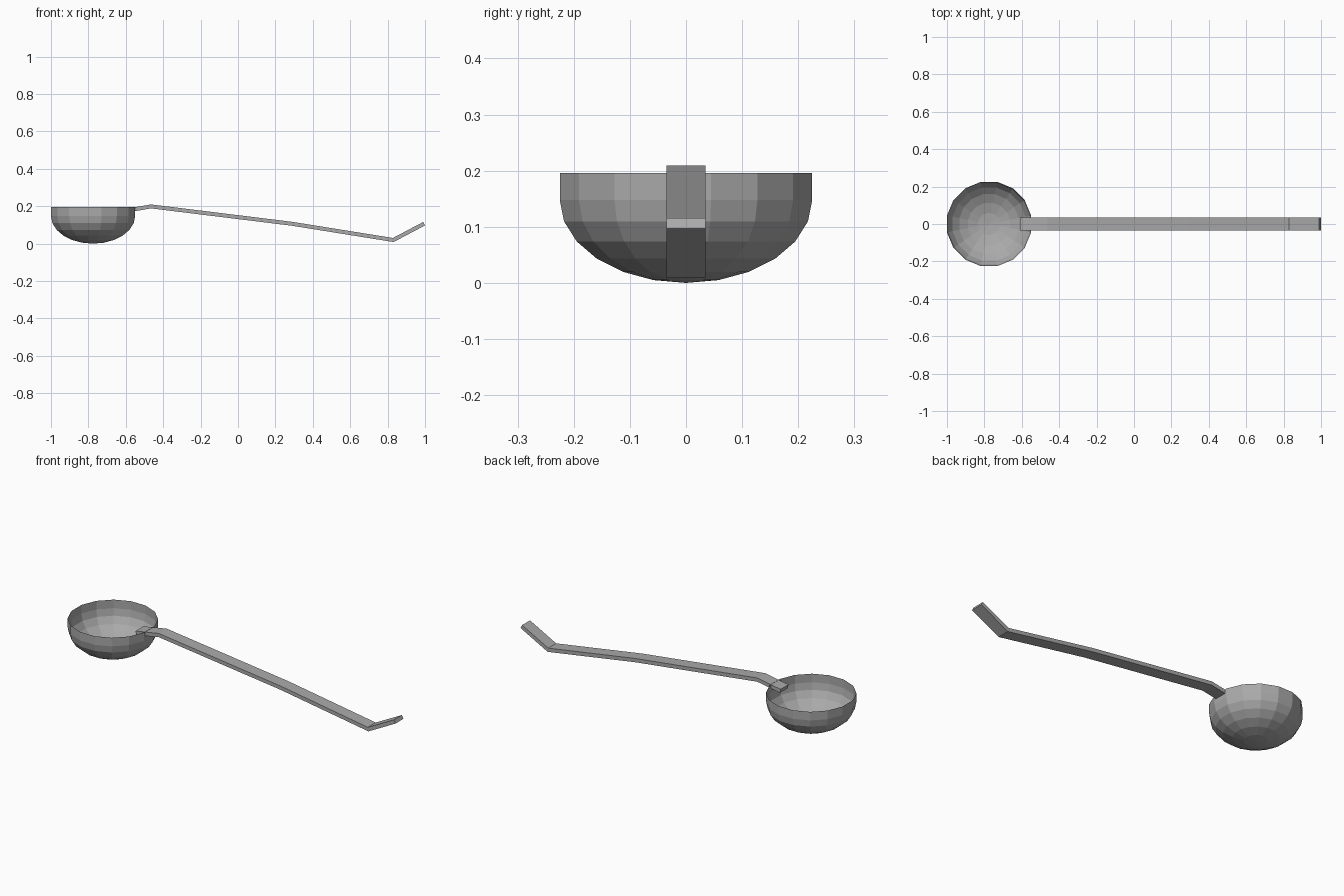
import bpy, bmesh, math
from mathutils import Vector

if "Cube" in bpy.data.objects:
    bpy.data.objects.remove(bpy.data.objects["Cube"])

steel = bpy.data.materials.new("grey metal")
steel.diffuse_color = (0.40, 0.40, 0.40, 1)
steel.use_nodes = True
steel.node_tree.nodes["Principled BSDF"].inputs["Base Color"].default_value = steel.diffuse_color


def finish(bm, name):
    mesh = bpy.data.meshes.new(name)
    bm.to_mesh(mesh)
    bm.free()
    mesh.materials.append(steel)
    obj = bpy.data.objects.new(name, mesh)
    bpy.context.collection.objects.link(obj)
    return obj


# Bowl: thin open shell, a squashed half sphere with a short straight collar
SIDES, RADIUS, DEPTH, RIM, CENTRE = 16, 0.2294, 0.148, 0.196, -0.775
profile = [(RADIUS, RIM)]
for i in range(6):
    a = math.radians(15 * i)
    profile.append((RADIUS * math.cos(a), DEPTH * (1 - math.sin(a))))

bm = bmesh.new()
rings = []
for r, z in profile:
    angles = [2 * math.pi * (k + 0.5) / SIDES for k in range(SIDES)]
    rings.append([bm.verts.new((CENTRE + r * math.cos(t), r * math.sin(t), z)) for t in angles])
for upper, lower in zip(rings, rings[1:]):
    for k in range(SIDES):
        n = (k + 1) % SIDES
        bm.faces.new((lower[k], lower[n], upper[n], upper[k]))
pole = bm.verts.new((CENTRE, 0, 0))
for k in range(SIDES):
    bm.faces.new((pole, rings[-1][(k + 1) % SIDES], rings[-1][k]))
finish(bm, "bowl")

# Handle: flat bar swept along a bent centre line with mitred corners
path = [Vector(p) for p in ((-0.608, 0.174), (-0.465, 0.199), (0.29, 0.106),
                            (0.83, 0.0195), (0.995, 0.1065))]
HALF_WIDTH, HALF_THICK = 0.035, 0.0105

bm = bmesh.new()
sections = []
for i, p in enumerate(path):
    d_in = (p - path[i - 1]).normalized() if i else (path[1] - p).normalized()
    d_out = (path[i + 1] - p).normalized() if i < len(path) - 1 else d_in
    tangent = (d_in + d_out).normalized()
    normal = Vector((-tangent.y, tangent.x)) * HALF_THICK / tangent.dot(d_in)
    corners = ((-1, -1), (1, -1), (1, 1), (-1, 1))
    sections.append([bm.verts.new((p.x + normal.x * s, HALF_WIDTH * w, p.y + normal.y * s))
                     for w, s in corners])
for a, b in zip(sections, sections[1:]):
    for k in range(4):
        n = (k + 1) % 4
        bm.faces.new((a[k], a[n], b[n], b[k]))
bm.faces.new(sections[0][::-1])
bm.faces.new(sections[-1])
bmesh.ops.recalc_face_normals(bm, faces=bm.faces)
finish(bm, "handle")
